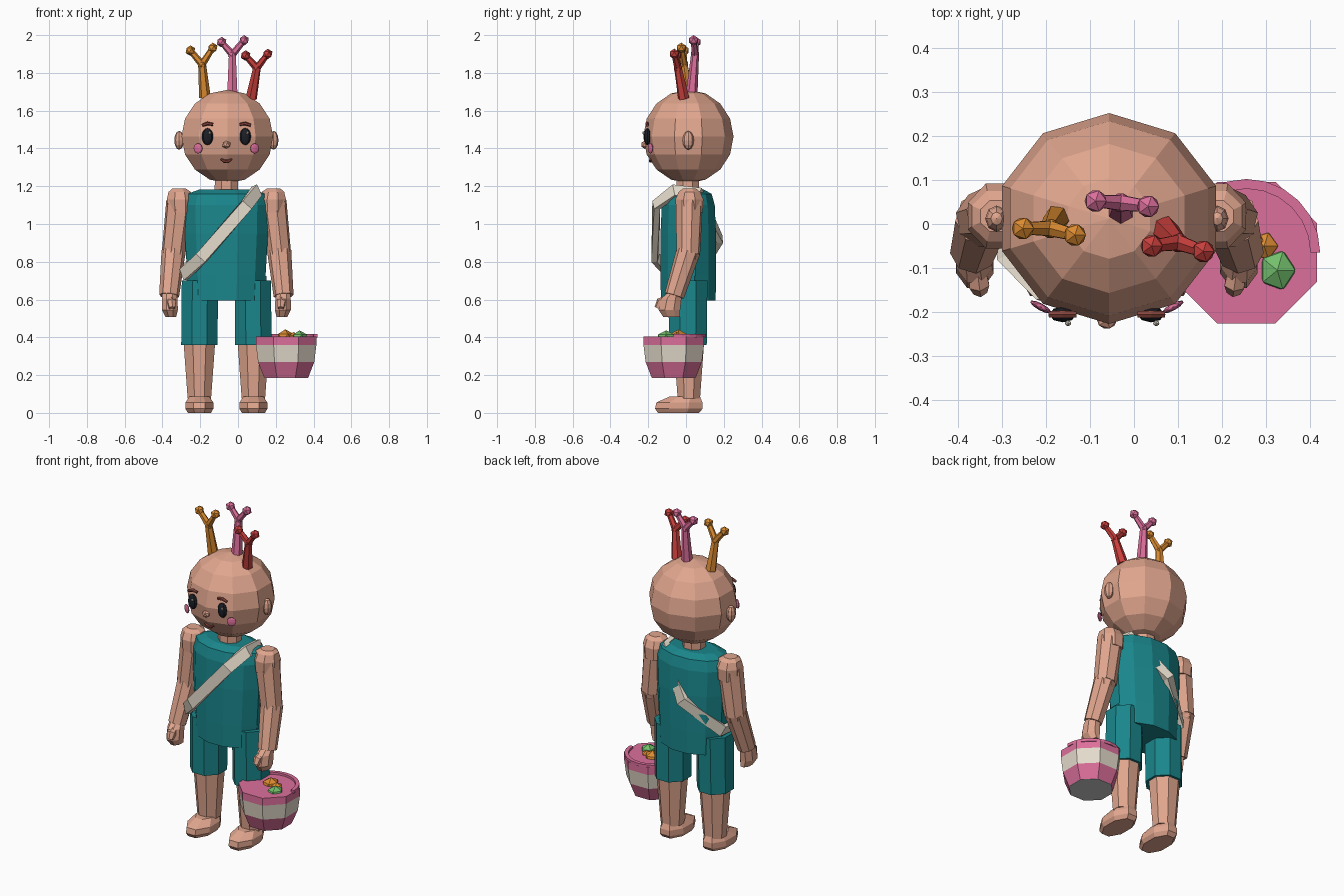
import bpy, bmesh, math
from mathutils import Vector, Matrix

if "Cube" in bpy.data.objects:
    bpy.data.objects.remove(bpy.data.objects["Cube"])

C = -0.0615  # body centre line in x


def material(name, rgb):
    m = bpy.data.materials.new(name)
    m.diffuse_color = (*rgb, 1)
    m.use_nodes = True
    m.node_tree.nodes["Principled BSDF"].inputs["Base Color"].default_value = m.diffuse_color
    return m


SKIN = material("skin", (.75, .38, .27))
TEAL = material("teal", (.01, .24, .26))
PINK = material("pink", (.72, .16, .33))
CREAM = material("cream", (.78, .71, .6))
ORANGE = material("orange", (.72, .26, .03))
RED = material("red", (.58, .05, .045))
GREEN = material("green", (.17, .52, .15))
BLACK = material("black", (.012, .014, .02))
BROWN = material("brown", (.25, .06, .045))


def finish(name, bm, mat):
    bmesh.ops.recalc_face_normals(bm, faces=bm.faces)
    me = bpy.data.meshes.new(name)
    bm.to_mesh(me)
    bm.free()
    ob = bpy.data.objects.new(name, me)
    bpy.context.collection.objects.link(ob)
    if mat:
        me.materials.append(mat)
    return ob


def skin_rings(name, rings, mat, caps=(True, True), closed=False):
    """Bridge a list of point rings with quads."""
    bm = bmesh.new()
    vs = [[bm.verts.new(p) for p in r] for r in rings]
    n = len(vs[0])
    pairs = list(zip(vs, vs[1:])) + ([(vs[-1], vs[0])] if closed else [])
    for a, b in pairs:
        for i in range(n):
            j = (i + 1) % n
            bm.faces.new((a[i], a[j], b[j], b[i]))
    if not closed:
        if caps[0]:
            bm.faces.new(vs[0])
        if caps[1]:
            bm.faces.new(vs[-1])
    return finish(name, bm, mat)


def loft(name, secs, mat, n=8, phase=.5, caps=(True, True)):
    """Horizontal elliptical sections (x, y, z, rx, ry)."""
    ang = [2 * math.pi * (i + phase) / n for i in range(n)]
    return skin_rings(name, [[(x + rx * math.cos(a), y + ry * math.sin(a), z) for a in ang]
                             for x, y, z, rx, ry in secs], mat, caps)


def tube(name, pts, radii, mat, n=6):
    """Round sections along a path."""
    pts = [Vector(p) for p in pts]
    rings = []
    for i, p in enumerate(pts):
        t = pts[min(i + 1, len(pts) - 1)] - pts[max(i - 1, 0)]
        q = t.to_track_quat('Z', 'Y')
        rings.append([p + q @ Vector((math.cos(a), math.sin(a), 0)) * radii[i]
                      for a in (2 * math.pi * (k + .5) / n for k in range(n))])
    return skin_rings(name, rings, mat)


def ball(name, loc, scale, mat, u=8, v=6, ico=False, rot=0):
    bm = bmesh.new()
    if ico:
        bmesh.ops.create_icosphere(bm, subdivisions=1, radius=1)
    else:
        bmesh.ops.create_uvsphere(bm, u_segments=u, v_segments=v, radius=1)
    bm.transform(Matrix.Translation(loc) @ Matrix.Rotation(rot, 4, 'Z') @ Matrix.Diagonal((*scale, 1)))
    return finish(name, bm, mat)


# head, neck
ball("head", (C + .005, .0125, 1.463), (.255, .239, .247), SKIN, 10, 8)
loft("neck", [(C, .01, 1.1, .068, .066), (C, .01, 1.26, .066, .064)], SKIN)

# face
ball("nose", (C, -.218, 1.42), (.025, .022, .022), SKIN, ico=True)
for s in (-1, 1):
    ball("ear", (C + s * .25, .012, 1.443), (.026, .03, .05), SKIN)
    ball("eye", (C + s * .1, -.205, 1.463), (.03, .018, .045), BLACK, 8, 8)
    ball("eye_glint", (C + s * .1 + .012, -.225, 1.483), (.008, .007, .009), CREAM, ico=True)
    ball("cheek", (C + s * .15, -.188, 1.4), (.027, .008, .027), PINK, 10, 6, rot=s * .5)
    tube("eyebrow", [(C + s * (.1 + d), -.205, 1.525 + h) for d, h in ((-.03, .002), (0, .007), (.03, -.003))],
         [.008, .01, .008], BROWN)
tube("mouth", [(C + d, -.188, 1.333 + h) for d, h in ((-.03, .01), (-.012, 0), (.012, 0), (.03, .01))],
     [.005, .009, .009, .005], BROWN)

# forked sprouts on the head: base, fork, two tips
sprouts = [
    ("orange_sprout", ORANGE, (-.175, .012, 1.67), (-.19, -.01, 1.845), (-.252, -.01, 1.918), (-.134, -.025, 1.932)),
    ("pink_sprout", PINK, (-.03, .03, 1.69), (-.03, .048, 1.898), (-.087, .052, 1.963), (.032, .04, 1.972)),
    ("red_sprout", RED, (.07, -.012, 1.665), (.1, -.042, 1.825), (.04, -.05, 1.892), (.157, -.062, 1.9)),
]
for name, mat, base, fork, *tips in sprouts:
    tube(name + "_stem", [base, fork], [.031, .021], mat)
    ball(name + "_fork", fork, (.025,) * 3, mat, ico=True)
    for tip in tips:
        tube(name + "_branch", [fork, tip], [.02, .015], mat)
        ball(name + "_tip", tip, (.028,) * 3, mat, ico=True)

# shirt and hips
loft("shirt", [(C, .012, .595, .207, .15), (C, .012, .73, .215, .152), (C, .012, .95, .228, .152),
               (C, .012, 1.1, .232, .145), (C, .012, 1.16, .212, .128), (C, .012, 1.182, .15, .085)],
     TEAL, 12)
loft("hips", [(C, .012, .6, .213, .125), (C, .012, .725, .22, .13)], TEAL, 12)

for s in (-1, 1):
    X = lambda d: C + s * d
    # leg, shorts and foot
    loft("shorts_leg", [(X(.143), .01, .36, .104, .108), (X(.14), .01, .7, .104, .112)], TEAL)
    loft("shin", [(X(.143), .015, .075, .067, .064), (X(.143), .015, .38, .091, .088)], SKIN)
    loft("foot", [(X(.143), -.04, 0, .066, .118), (X(.143), -.038, .022, .08, .136),
                  (X(.143), -.035, .055, .08, .132), (X(.143), -.005, .088, .056, .085)], SKIN)
    # arm and hand
    loft("shoulder", [(X(.245), .018, 1.06, .072, .075), (X(.245), .018, 1.13, .076, .08),
                      (X(.247), .018, 1.17, .064, .062), (X(.25), .018, 1.187, .04, .038)], SKIN)
    tube("upper_arm", [(X(.247), .018, 1.12), (X(.28), .012, .84)], [.073, .064], SKIN, 8)
    ball("elbow", (X(.28), .012, .84), (.061, .06, .06), SKIN)
    tube("forearm", [(X(.28), .012, .855), (X(.303), -.062, .62)], [.064, .053], SKIN, 8)
    loft("hand", [(X(.303), -.062, .635, .04, .04), (X(.3), -.078, .605, .044, .058),
                  (X(.299), -.088, .545, .046, .062), (X(.294), -.075, .507, .03, .048)], SKIN)
    tube("thumb", [(X(.295), -.1, .6), (X(.29), -.135, .585), (X(.288), -.15, .555)],
         [.022, .026, .018], SKIN)

# sash: closed band over one shoulder and round the other hip
path = [(.045, -.158, 1.1), (-.195, -.162, .82), (-.285, -.08, .735), (-.285, .06, .745),
        (-.1, .178, .92), (.095, .06, 1.165), (.1, -.06, 1.175)]
path = [Vector(p) for p in path]
mid = Vector((C, .012, .95))
rings = []
for i, p in enumerate(path):
    t = (path[(i + 1) % len(path)] - path[i - 1]).normalized()
    out = p - mid
    out = Vector((out.x * .45, out.y, out.z * .1))
    out = (out - t * out.dot(t)).normalized()
    side = t.cross(out)
    rings.append([p + side * a * .032 + out * b * .016 for a, b in ((-1, -1), (1, -1), (1, 1), (-1, 1))])
skin_rings("sash", rings, CREAM, closed=True)

# basket in three colour bands
bx, by = .255, -.065
k = 1 / math.cos(math.pi / 8)
levels = [(.187, .117), (.27, .149), (.36, .16), (.405, .16)]
for i, (name, mat) in enumerate((("basket_base", PINK), ("basket_stripe", CREAM), ("basket_rim", PINK))):
    loft(name, [(bx, by, z, r * k, r * k) for z, r in levels[i:i + 2]], mat, caps=(False, i == 2))
loft("basket_underside", [(bx, by, .186, .116 * k, .116 * k), (bx, by, .19, .116 * k, .116 * k)], None)

# handle folded flat along the back of the rim
arc = [math.pi * i / 12 for i in range(13)]
skin_rings("basket_handle", [[(bx + r * math.cos(a), by + r * math.sin(a), z)
                              for r, z in ((.145, .4), (.167, .4), (.167, .418), (.145, .418))]
                             for a in arc], PINK)

# treats
ball("orange_treat", (.25, -.04, .4), (.05, .05, .042), ORANGE, ico=True)
ball("green_treat", (.325, -.105, .397), (.045, .05, .04), GREEN, ico=True)
ball("small_orange_treat", (.295, -.05, .395), (.035, .035, .033), ORANGE, ico=True)
